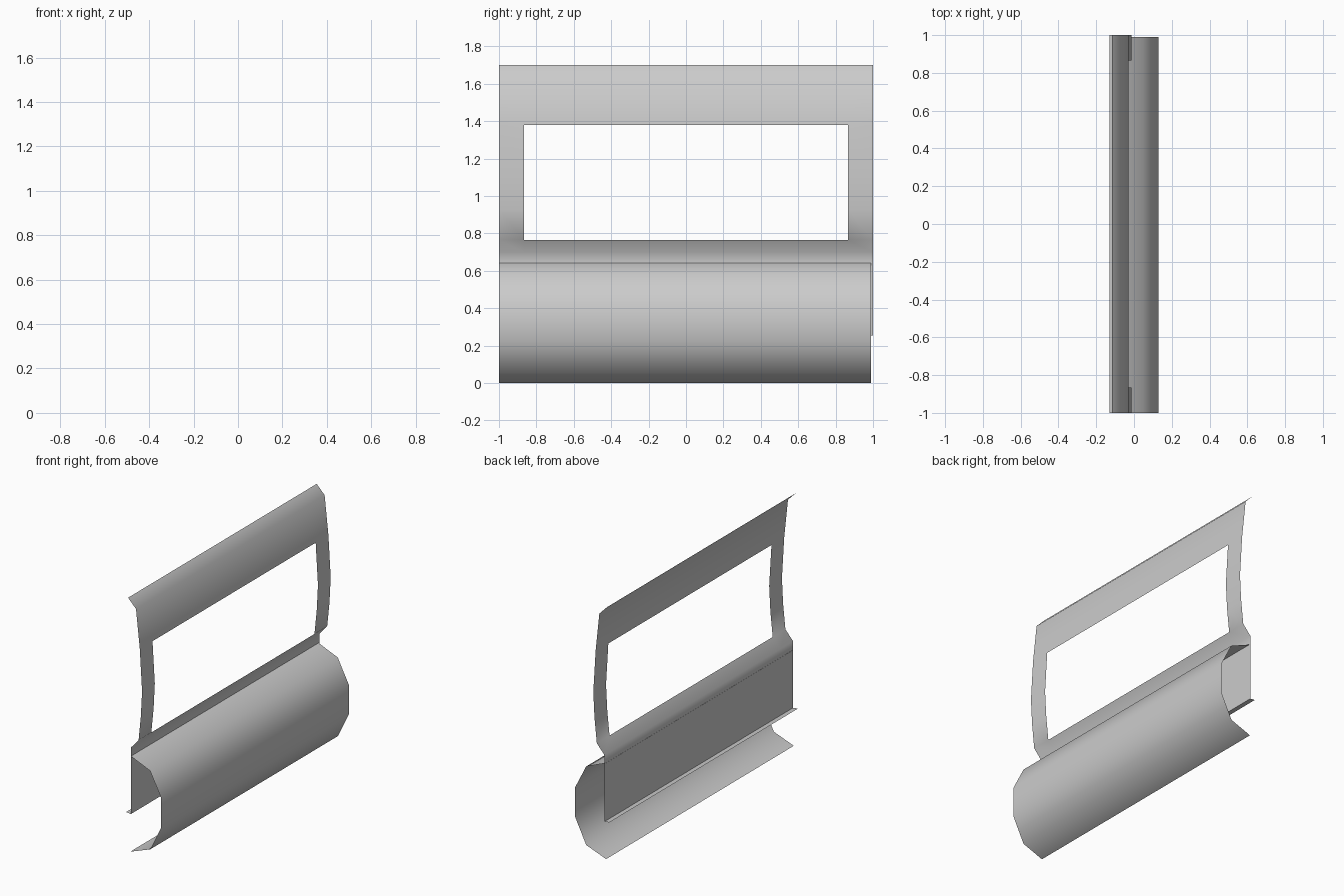
import bpy, bmesh

if "Cube" in bpy.data.objects:
    bpy.data.objects.remove(bpy.data.objects["Cube"])


def sheet(name, profile, ys, is_open=lambda row, col: False, smooth=True):
    """Sweep an (x, z) profile, listed from top down, along the y stations."""
    bm = bmesh.new()
    grid = [[bm.verts.new((x, y, z)) for y in ys] for x, z in profile]
    for r in range(len(profile) - 1):
        for c in range(len(ys) - 1):
            if is_open(r, c):
                continue
            face = bm.faces.new((grid[r][c], grid[r + 1][c],
                                 grid[r + 1][c + 1], grid[r][c + 1]))
            face.smooth = smooth
    mesh = bpy.data.meshes.new(name)
    bm.to_mesh(mesh)
    bm.free()
    obj = bpy.data.objects.new(name, mesh)
    bpy.context.collection.objects.link(obj)
    return obj


# Upper window frame: curved sheet with the middle column left open
frame = [(-0.116, 1.70), (-0.057, 1.64), (-0.029, 1.38), (-0.012, 1.10),
         (-0.021, 0.93), (-0.038, 0.765), (-0.095, 0.70), (-0.095, 0.642)]
sheet("window_frame", frame, [-1, -0.865, 0.865, 1],
      lambda row, col: col == 1 and 2 <= row <= 4)

# Bulging outer skin, slightly short at the far end
skin = [(-0.097, 0.643), (0.048, 0.582), (0.13, 0.42),
        (0.13, 0.222), (0.048, 0.055), (-0.10, 0.0)]
sheet("outer_skin", skin, [-1, 0.99])

# Flat inner panel with a small lip turned inwards at the bottom
sheet("inner_panel", [(-0.095, 0.642), (-0.095, 0.254)], [-1, 1], smooth=False)
sheet("inner_lip", [(-0.095, 0.254), (-0.131, 0.258)], [-1, 1], smooth=False)
